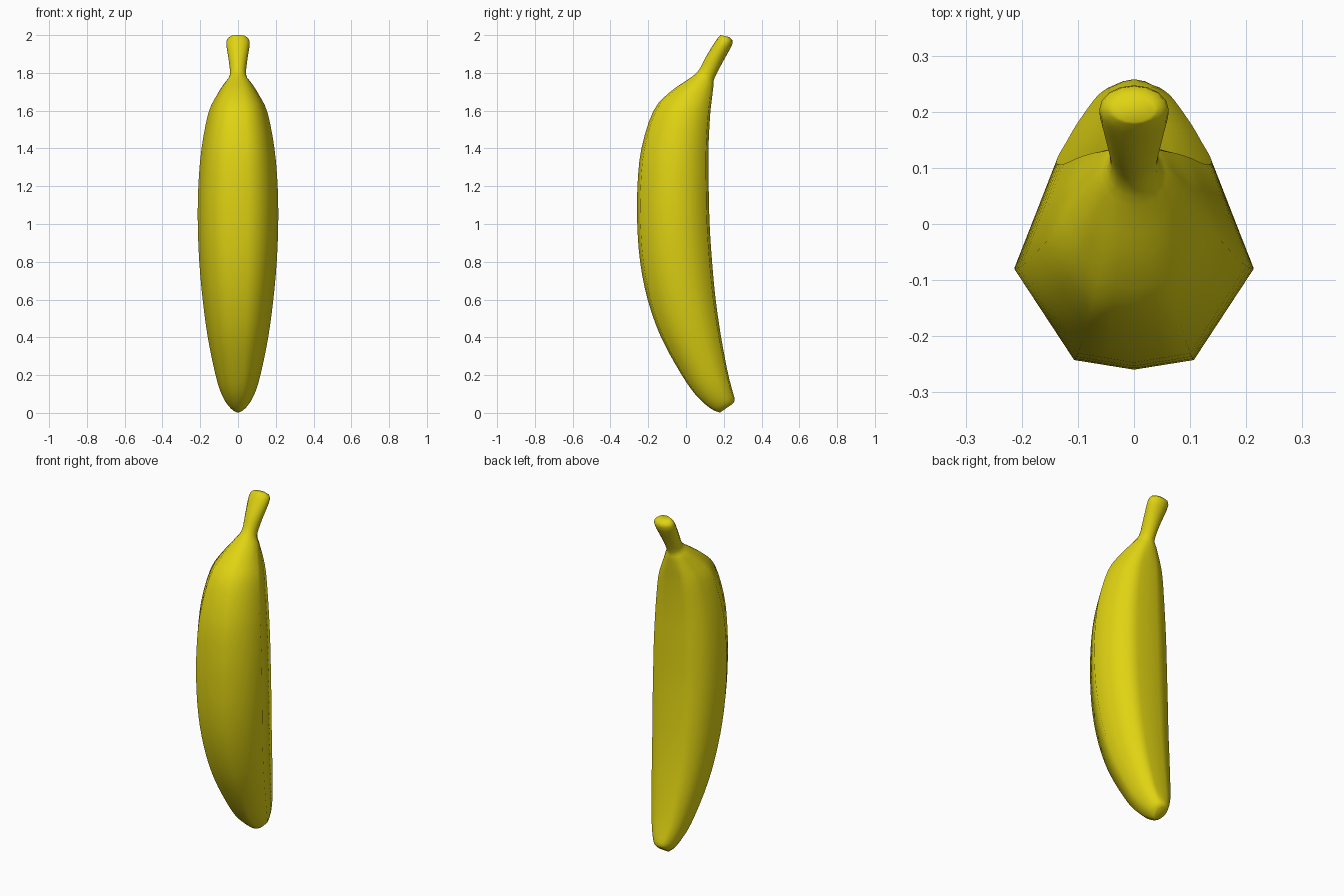
import bpy
import bmesh
import math
from mathutils import Vector

default_cube = bpy.data.objects.get("Cube")
if default_cube:
    bpy.data.objects.remove(default_cube, do_unlink=True)

# Peel colour
peel = bpy.data.materials.new("banana_yellow")
peel.use_nodes = True
yellow = (0.74, 0.65, 0.006, 1)
peel.diffuse_color = yellow
shader = peel.node_tree.nodes["Principled BSDF"]
shader.inputs["Base Color"].default_value = yellow
shader.inputs["Roughness"].default_value = 0.6

# Rings from tip to stem: front y, front z, back y, back z, half width, roundness
RINGS = [
    (0.18, 0.002, 0.243, 0.045, 0.026, 1),
    (0.132, 0.022, 0.258, 0.068, 0.056, 0.6),
    (0.056, 0.09, 0.242, 0.13, 0.091, 0.1),
    (-0.022, 0.2, 0.22, 0.22, 0.121, 0),
    (-0.132, 0.4, 0.186, 0.4, 0.16, 0),
    (-0.203, 0.6, 0.157, 0.6, 0.187, 0),
    (-0.243, 0.8, 0.138, 0.8, 0.205, 0),
    (-0.258, 1, 0.125, 1, 0.213, 0),
    (-0.257, 1.2, 0.12, 1.2, 0.21, 0),
    (-0.236, 1.4, 0.119, 1.4, 0.193, 0),
    (-0.172, 1.6, 0.128, 1.58, 0.156, 0),
    (-0.083, 1.7, 0.138, 1.67, 0.11, 0.15),
    (0.01, 1.765, 0.145, 1.73, 0.07, 0.6),
    (0.065, 1.81, 0.15, 1.77, 0.043, 1),
    (0.108, 1.89, 0.193, 1.855, 0.05, 1),
    (0.16, 1.973, 0.247, 1.957, 0.062, 1),
    (0.182, 2, 0.228, 1.99, 0.038, 1),
]

# Faceted half section of the body: sideways share, front-to-back share
SECTION = [(0, 0), (0.5, 0.045), (1, 0.47), (0.65, 0.965), (0, 1)]
STEPS = 3
SIDES = 16


def spline(a, b, c, d, t):
    """Smooth curve through b and c."""
    return tuple(
        q + t * ((r - p) + t * ((2 * p - 5 * q + 4 * r - s) + t * (3 * (q - r) + s - p))) / 2
        for p, q, r, s in zip(a, b, c, d)
    )


def section_point(i):
    """Point of the faceted outline, mirrored past the back."""
    half = SIDES // 2
    side = 1 if i <= half else -1
    place = (i if i <= half else SIDES - i) / 2
    low = min(int(place), len(SECTION) - 2)
    x, depth = Vector(SECTION[low]).lerp(Vector(SECTION[low + 1]), place - low)
    return side * x, depth


def ring_points(ring):
    """Blend the faceted body outline towards a round one."""
    front_y, front_z, back_y, back_z, width, roundness = ring
    roundness = min(max(roundness, 0), 1)
    front, back = Vector((0, front_y, front_z)), Vector((0, back_y, back_z))
    for i in range(SIDES):
        angle = math.tau * i / SIDES
        flat = Vector(section_point(i))
        circle = Vector((math.sin(angle), (1 - math.cos(angle)) / 2))
        x, depth = flat.lerp(circle, roundness)
        yield front.lerp(back, depth) + Vector((x * width, 0, 0))


# Fill in the rings smoothly along the length
stations = []
last = len(RINGS) - 1
for n in range(last):
    neighbours = [RINGS[min(max(n + k, 0), last)] for k in (-1, 0, 1, 2)]
    stations += [spline(*neighbours, step / STEPS) for step in range(STEPS)]
stations.append(RINGS[last])

# Skin the rings and close both ends
bm = bmesh.new()
loops = [[bm.verts.new(p) for p in ring_points(ring)] for ring in stations]
for lower, upper in zip(loops, loops[1:]):
    for i in range(SIDES):
        j = (i + 1) % SIDES
        bm.faces.new((lower[i], lower[j], upper[j], upper[i]))
bm.faces.new(loops[0])
bm.faces.new(loops[-1])
bmesh.ops.recalc_face_normals(bm, faces=bm.faces)

mesh = bpy.data.meshes.new("banana")
bm.to_mesh(mesh)
bm.free()
mesh.materials.append(peel)
banana = bpy.data.objects.new("banana", mesh)
bpy.context.collection.objects.link(banana)

# Soft ridges along the peel
mesh.shade_smooth()
